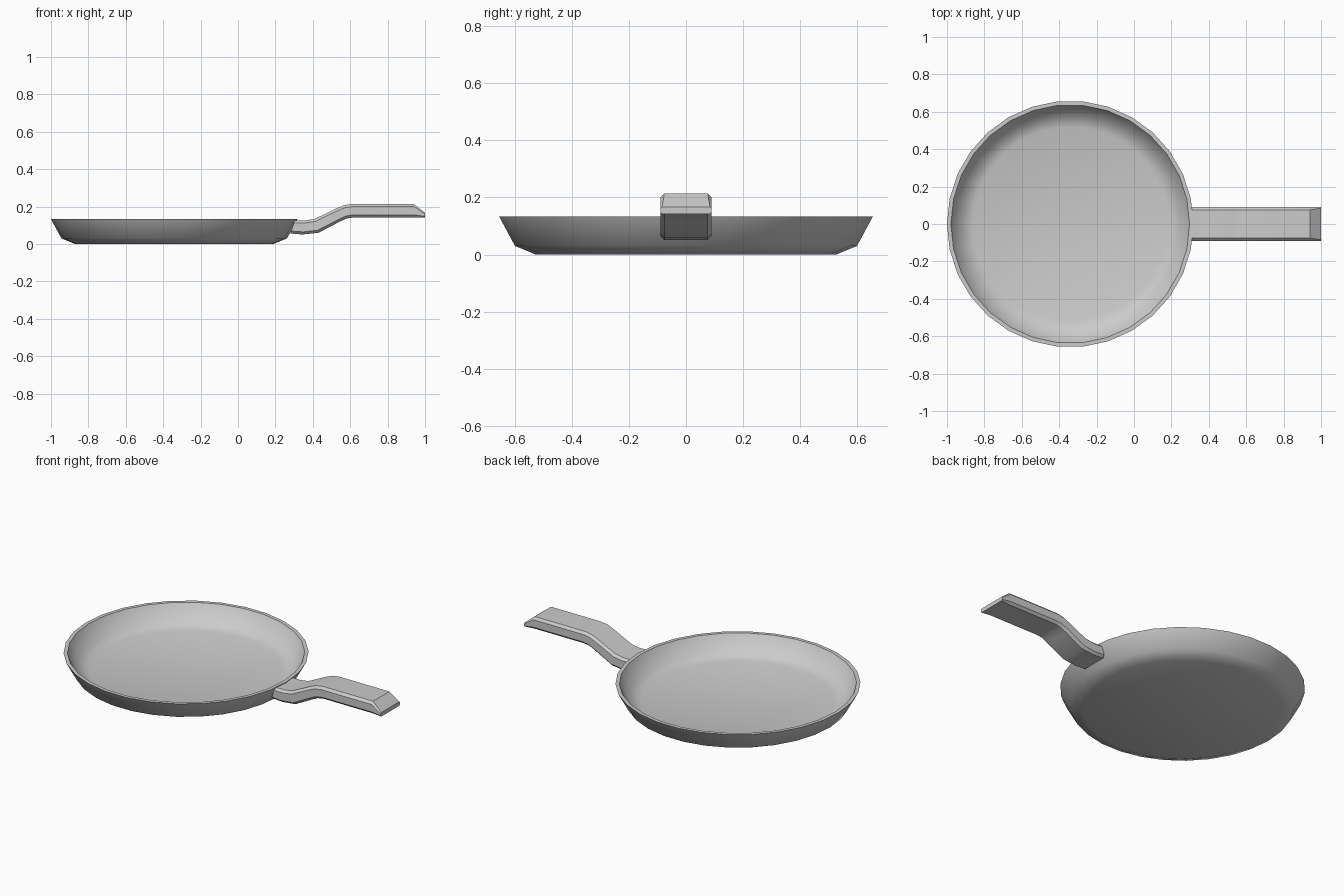
import bpy, bmesh, math
from mathutils import Vector

if "Cube" in bpy.data.objects:
    bpy.data.objects.remove(bpy.data.objects["Cube"])


def finish(name, bm, angle):
    bmesh.ops.recalc_face_normals(bm, faces=bm.faces)
    me = bpy.data.meshes.new(name)
    bm.to_mesh(me)
    bm.free()
    ob = bpy.data.objects.new(name, me)
    bpy.context.collection.objects.link(ob)
    bpy.ops.object.select_all(action='DESELECT')
    ob.select_set(True)
    bpy.context.view_layer.objects.active = ob
    bpy.ops.object.shade_smooth_by_angle(angle=math.radians(angle))
    return ob


def loft(name, rings, angle):
    """Skin closed loops of points and cap both ends."""
    bm = bmesh.new()
    loops = [[bm.verts.new(p) for p in ring] for ring in rings]
    n = len(loops[0])
    for a, b in zip(loops, loops[1:]):
        for i in range(n):
            j = (i + 1) % n
            bm.faces.new((a[i], a[j], b[j], b[i]))
    bm.faces.new(loops[0])
    bm.faces.new(loops[-1])
    return finish(name, bm, angle)


# Pan body: outside bottom, up over the rim, down to the inner floor
CX, SIDES = -0.341, 30
profile = [(0.53, 0), (0.603, 0.03), (0.659, 0.133), (0.638, 0.133),
           (0.585, 0.042), (0.52, 0.022)]
loft("pan_body", [[(CX + r * math.cos(2 * math.pi * i / SIDES),
                    r * math.sin(2 * math.pi * i / SIDES), z)
                   for i in range(SIDES)] for r, z in profile], 50)

# Handle: chamfered slab following an S-shaped side profile (top, bottom)
stations = [((0.303, 0.126), (0.280, 0.056)),
            ((0.36, 0.126), (0.345, 0.051)),
            ((0.41, 0.134), (0.43, 0.060)),
            ((0.525, 0.190), (0.545, 0.120)),
            ((0.565, 0.207), (0.58, 0.136)),
            ((0.61, 0.214), (0.615, 0.142)),
            ((0.94, 0.214), (0.94, 0.142)),
            ((1.0, 0.166), (1.0, 0.142))]
HALF, CUT = 0.09, 0.014
rings = []
for top, bottom in stations:
    t, b = Vector((top[0], 0, top[1])), Vector((bottom[0], 0, bottom[1]))
    cut = min(CUT, (t - b).length * 0.25)
    inset = (t - b).normalized() * cut
    half = [(b, HALF - cut), (b + inset, HALF), (t - inset, HALF), (t, HALF - cut)]
    rings.append([p + Vector((0, y, 0)) for p, y in half] +
                 [p - Vector((0, y, 0)) for p, y in reversed(half)])
loft("handle", rings, 35)
